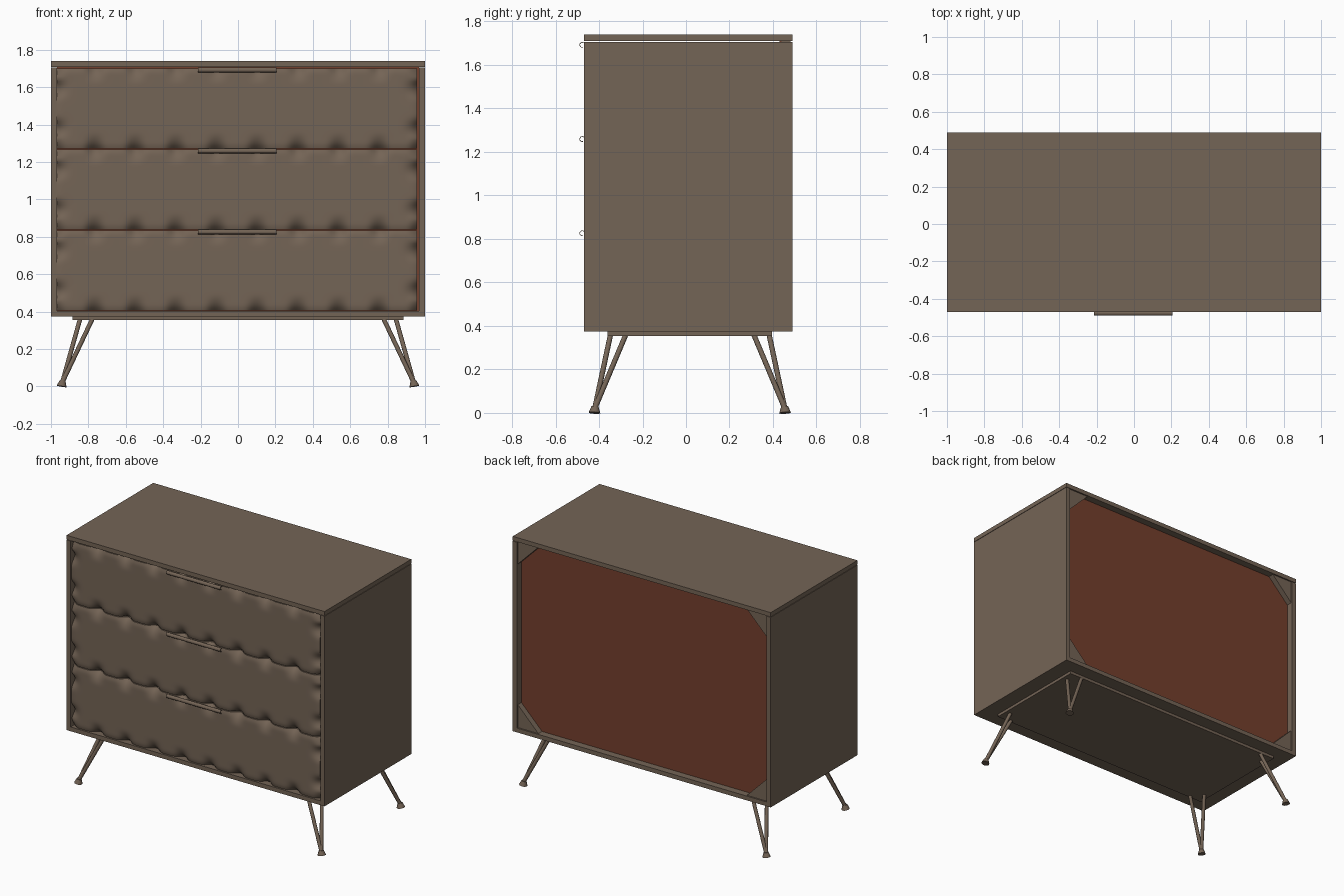
import bpy, bmesh, math
from mathutils import Vector

if "Cube" in bpy.data.objects:
    bpy.data.objects.remove(bpy.data.objects["Cube"], do_unlink=True)


def make_material(name, rgb):
    mat = bpy.data.materials.new(name)
    mat.use_nodes = True
    mat.diffuse_color = (*rgb, 1)
    mat.node_tree.nodes["Principled BSDF"].inputs["Base Color"].default_value = (*rgb, 1)
    return mat


WOOD = make_material("brown wood", (0.175, 0.128, 0.092))
BACK = make_material("red brown board", (0.175, 0.05, 0.026))


def finish(bm, name, mat=WOOD, smooth=False):
    bmesh.ops.recalc_face_normals(bm, faces=bm.faces)
    mesh = bpy.data.meshes.new(name)
    bm.to_mesh(mesh)
    bm.free()
    mesh.materials.append(mat)
    obj = bpy.data.objects.new(name, mesh)
    bpy.context.collection.objects.link(obj)
    if smooth:
        bpy.ops.object.select_all(action="DESELECT")
        obj.select_set(True)
        bpy.context.view_layer.objects.active = obj
        bpy.ops.object.shade_smooth_by_angle(angle=math.radians(40))
    return obj


def box(name, x, y, z, mat=WOOD):
    bm = bmesh.new()
    bmesh.ops.create_cube(bm, size=1)
    for v in bm.verts:
        v.co = [(a + b) / 2 + c * (b - a) for c, (a, b) in zip(v.co, (x, y, z))]
    return finish(bm, name, mat)


def prism(name, points, depth):
    """Extrude a closed outline along a direction."""
    bm = bmesh.new()
    face = bm.faces.new([bm.verts.new(p) for p in points])
    out = bmesh.ops.extrude_face_region(bm, geom=[face])
    moved = [g for g in out["geom"] if isinstance(g, bmesh.types.BMVert)]
    bmesh.ops.translate(bm, verts=moved, vec=depth)
    if not face.is_valid or len(bm.faces) < len(points) + 2:
        bm.faces.new([v for v in bm.verts if v not in moved])
    return finish(bm, name)


def tapered(name, start, end, r1, r2):
    """Round rod between two points."""
    start, end = Vector(start), Vector(end)
    axis = end - start
    bm = bmesh.new()
    bmesh.ops.create_cone(bm, cap_ends=True, segments=16, radius1=r1, radius2=r2, depth=axis.length)
    rot = axis.to_track_quat("Z", "Y")
    for v in bm.verts:
        v.co = rot @ v.co + (start + end) / 2
    return finish(bm, name, smooth=True)


# Carcass
FRONT, REAR = -0.47, 0.49
LOW, HIGH = 0.407, 1.706
INNER = 0.968
box("top_panel", (-1, 1), (FRONT, REAR), (1.709, 1.739))
box("bottom_panel", (-1, 1), (FRONT, REAR), (0.374, 0.404))
for side, name in ((1, "left_side"), (-1, "right_side")):
    box(name, sorted((side * INNER, side)), (FRONT, REAR), (LOW - 0.003, HIGH))
box("back_panel", (-INNER, INNER), (0.43, 0.44), (0.404, 1.709), BACK)
box("leg_plate", (-0.885, 0.885), (-0.36, 0.395), (0.354, 0.374))

# Corner braces on the back
LEG = 0.16
for sx in (1, -1):
    for z, sz in ((0.404, 1), (1.709, -1)):
        corner = Vector((sx * INNER, 0.44, z))
        prism("corner_brace",
              [corner, corner - Vector((sx * LEG, 0, 0)), corner + Vector((0, 0, sz * LEG))],
              (0, 0.04, 0))


# Drawer fronts with a scalloped, carved edge
PITCH = (HIGH - LOW) / 3
X0, X1 = -INNER, 0.958
STEP = 0.217


def bump(t):
    return (0.5 + 0.5 * math.cos(2 * math.pi * t / STEP)) ** 3


def carve(x, z, z0, z1):
    fall = lambda d: max(0, 1 - d / 0.09) ** 2
    mid = (z0 + z1) / 2
    rim = max(fall(z - z0), fall(z1 - z)) * bump(x - 0.103)
    ends = max(fall(x - X0), fall(X1 - x)) * bump(z - mid - STEP / 2)
    edge = min(z - z0, z1 - z, x - X0, X1 - x)
    return 0.04 * max(rim, ends) + 0.006 * max(0, 1 - edge / 0.03) ** 2


def drawer_front(name, z0, z1):
    bm = bmesh.new()
    bmesh.ops.create_grid(bm, x_segments=126, y_segments=30, size=0.5)
    for v in bm.verts:
        x = X0 + (v.co.x + 0.5) * (X1 - X0)
        z = z0 + (v.co.y + 0.5) * (z1 - z0)
        v.co = (x, FRONT + 0.001 + carve(x, z, z0, z1), z)
    rim = [e for e in bm.edges if e.is_boundary]
    out = bmesh.ops.extrude_edge_only(bm, edges=rim)
    for g in out["geom"]:
        if isinstance(g, bmesh.types.BMVert):
            g.co.y = -0.40
    bmesh.ops.holes_fill(bm, edges=[e for e in bm.edges if e.is_boundary], sides=0)
    return finish(bm, name, smooth=True)


# Curled pull with an open lower rear side
def handle(name, z):
    arc = [math.radians(a) for a in range(50, 291, 20)]
    ring = [(r, a) for r, order in ((0.013, arc), (0.010, arc[::-1])) for a in order]
    points = [(-0.215, -0.477 + r * math.cos(a), z + r * math.sin(a)) for r, a in ring]
    return prism(name, points, (0.42, 0, 0))


for i, name in enumerate(("bottom", "middle", "top")):
    z0 = LOW + i * PITCH
    drawer_front(name + "_drawer", z0, z0 + PITCH - 0.005)
    handle(name + "_handle", z0 + PITCH - 0.014)

# Splayed legs: two rods meeting at a flared foot
MID_Y = 0.0175
for sx, side in ((1, "left"), (-1, "right")):
    for sy, end in ((-1, "front"), (1, "back")):
        name = f"{end}_{side}_leg"

        def at(x, y, z):
            return (sx * x, MID_Y + sy * y, z)

        for label, top in (("outer", at(0.845, 0.295, 0.358)), ("inner", at(0.78, 0.365, 0.358))):
            tapered(f"{name}_{label}_rod", at(0.94, 0.437, 0.02), top, 0.012, 0.012)
        tapered(name + "_foot", at(0.943, 0.438, 0), at(0.938, 0.436, 0.03), 0.027, 0.016)
